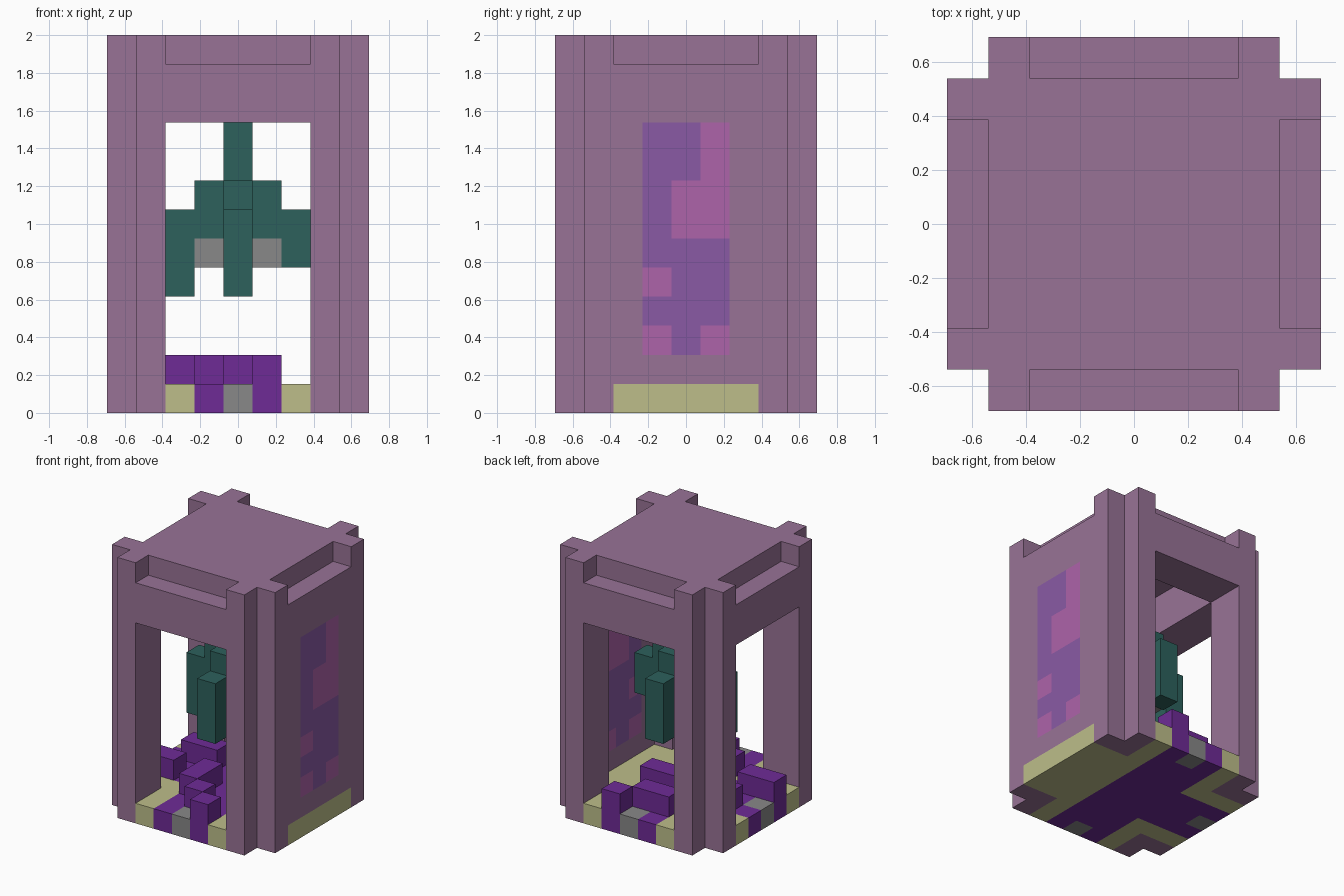
import bpy
import bmesh
from mathutils import Vector

cube = bpy.data.objects.get("Cube")
if cube:
    bpy.data.objects.remove(cube, do_unlink=True)

U = 2 / 13  # size of one block

COLOURS = {
    "mauve": (0.314, 0.171, 0.305),
    "violet": (0.254, 0.102, 0.376),
    "pink": (0.423, 0.125, 0.402),
    "sand": (0.509, 0.515, 0.254),
    "deep purple": (0.156, 0.024, 0.305),
    "grey": (0.246, 0.246, 0.246),
    "teal": (0.026, 0.119, 0.107),
}
MATS = {}
for label, rgb in COLOURS.items():
    mat = bpy.data.materials.new(label)
    mat.use_nodes = True
    mat.diffuse_color = (*rgb, 1)
    bsdf = mat.node_tree.nodes["Principled BSDF"]
    bsdf.inputs["Base Color"].default_value = (*rgb, 1)
    bsdf.inputs["Roughness"].default_value = 0.9
    MATS[label] = mat

parts = {}  # part name -> {cell: colour}
solid = set()


def add(name, colour, xs, ys, zs):
    """Fill an inclusive range of blocks that are still empty."""
    cells = parts.setdefault(name, {})
    for x in range(xs[0], xs[1] + 1):
        for y in range(ys[0], ys[1] + 1):
            for z in range(zs[0], zs[1] + 1):
                if (x, y, z) not in solid:
                    solid.add((x, y, z))
                    cells[x, y, z] = colour


def build(name, cells):
    """Make one mesh from the exposed faces of a part's blocks."""
    bm = bmesh.new()
    names = list(dict.fromkeys(cells.values()))
    for cell, colour in cells.items():
        for axis in range(3):
            for sign in (-1, 1):
                n = Vector((0, 0, 0))
                n[axis] = sign
                if tuple(int(c + d) for c, d in zip(cell, n)) in solid:
                    continue
                u, v = Vector((0, 0, 0)), Vector((0, 0, 0))
                u[(axis + 1) % 3] = sign
                v[(axis + 2) % 3] = 1
                mid = Vector(cell) + Vector((0, 0, 0.5)) + n / 2
                ring = [(-1, -1), (1, -1), (1, 1), (-1, 1)]
                face = bm.faces.new([bm.verts.new((mid + u * i / 2 + v * j / 2) * U)
                                     for i, j in ring])
                face.material_index = names.index(colour)
    bmesh.ops.remove_doubles(bm, verts=bm.verts, dist=U / 100)
    bmesh.ops.dissolve_limit(bm, angle_limit=0.01, verts=bm.verts, edges=bm.edges,
                             delimit={"MATERIAL"})
    mesh = bpy.data.meshes.new(name)
    bm.to_mesh(mesh)
    bm.free()
    for colour in names:
        mesh.materials.append(MATS[colour])
    bpy.context.collection.objects.link(bpy.data.objects.new(name, mesh))


# Corner pillars with an L-shaped outline
for sx, side in ((-1, "right"), (1, "left")):
    for sy, end in ((-1, "front"), (1, "back")):
        for x, y in ((3, 3), (4, 3), (3, 4)):
            add(f"{end}_{side}_pillar", "mauve", (sx * x,) * 2, (sy * y,) * 2, (0, 12))

# Roof slab and the lintels under it
add("roof", "mauve", (-3, 3), (-3, 3), (12, 12))
for s, end, side in ((-1, "front", "right"), (1, "back", "left")):
    lo, hi = sorted((3 * s, 4 * s))
    add(f"{end}_lintel", "mauve", (-2, 2), (lo, hi), (10, 11))
    add(f"{side}_lintel", "mauve", (lo, hi), (-2, 2), (10, 11))

# Closed wall with its painted panel, rows listed from the bottom
PANEL = ["pvp", "vvv", "pvv", "vvv", "vpp", "vpp", "vvp", "vvp"]
for row, text in enumerate(PANEL):
    for col, key in enumerate(text):
        add("wall", {"p": "pink", "v": "violet"}[key], (4, 4), (col - 1,) * 2, (row + 2,) * 2)
add("wall", "mauve", (4, 4), (-2, 2), (1, 9))

# Floor: grey sills, purple paths, sand elsewhere
for x, y in ((0, -4), (0, 4), (-4, 0)):
    add("floor", "grey", (x, x), (y, y), (0, 0))
add("floor", "deep purple", (-1, 1), (-4, 4), (0, 0))
add("floor", "deep purple", (-4, -2), (-1, 1), (0, 0))
add("floor", "sand", (-2, 2), (-4, 4), (0, 0))
add("floor", "sand", (-4, 4), (-2, 2), (0, 0))

# Raised purple blocks on the paths
MOUNDS = [(1, -4), (0, -3), (-1, -2), (-1, -1), (-3, 1), (-2, 1), (-3, -1), (-4, -1),
          (1, 4), (0, 3), (-1, 3), (1, 1), (0, 1)]
for x, y in MOUNDS:
    add("floor_mounds", "deep purple", (x, x), (y, y), (1, 1))

# Hanging lamp: stem, arms with drooping ends, grey core
add("lamp_stem", "teal", (0, 0), (0, 0), (6, 11))
for dx, dy in ((1, 0), (-1, 0), (0, 1), (0, -1)):
    add("lamp_arms", "teal", (dx, dx), (dy, dy), (6, 7))
    low = 5 if dx == 1 else 4
    add("lamp_arms", "teal", (2 * dx,) * 2, (2 * dy,) * 2, (low, 6))
    add("lamp_core", "grey", (dx, dx), (dy, dy), (5, 5))
add("lamp_core", "grey", (0, 0), (0, 0), (5, 5))

for part_name, part_cells in parts.items():
    build(part_name, part_cells)
